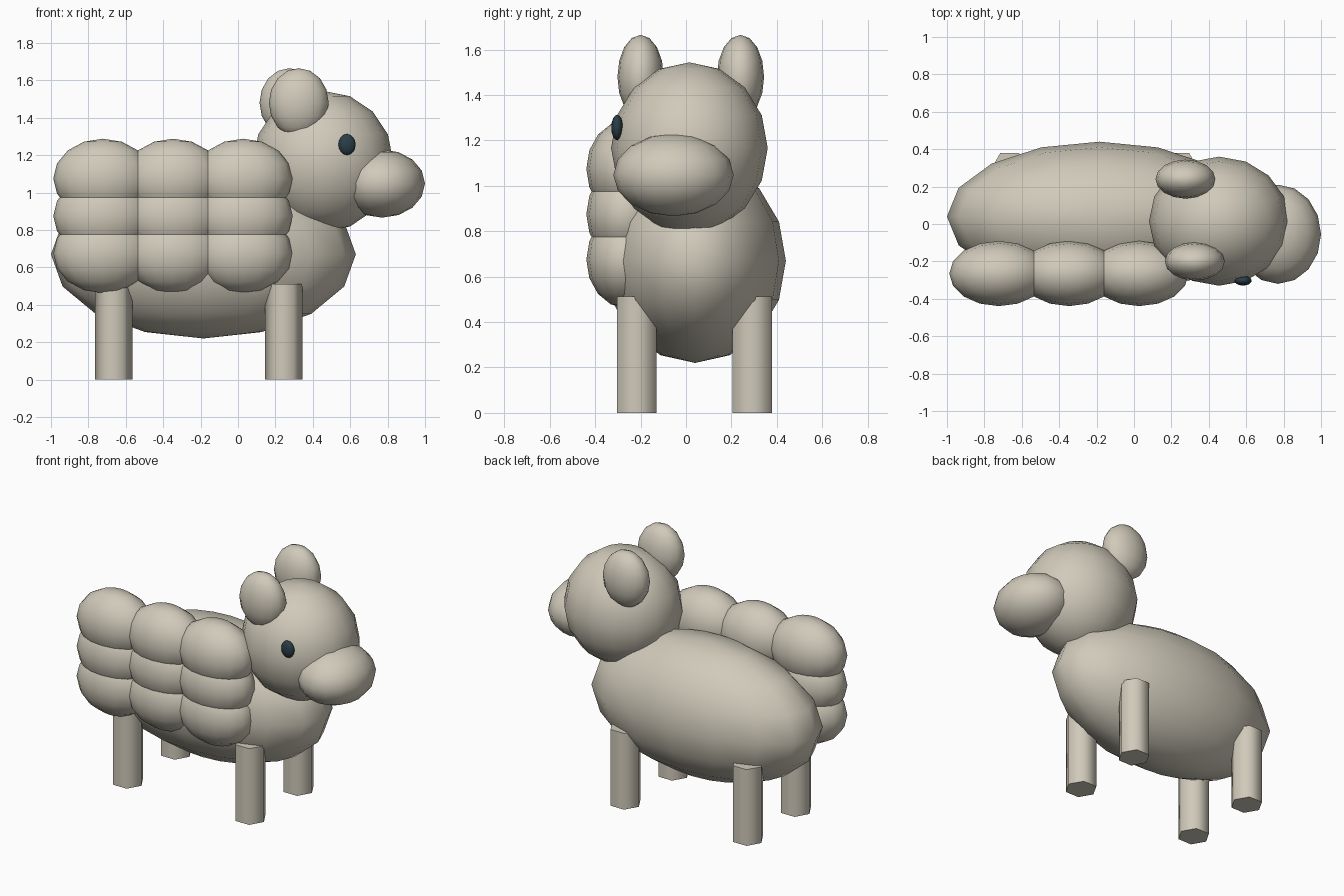
import bpy
import bmesh
import math

if "Cube" in bpy.data.objects:
    bpy.data.objects.remove(bpy.data.objects["Cube"])


def material(name, rgb):
    m = bpy.data.materials.new(name)
    m.diffuse_color = (*rgb, 1.0)
    m.use_nodes = True
    m.node_tree.nodes["Principled BSDF"].inputs["Base Color"].default_value = m.diffuse_color
    return m


WOOL = material("warm beige", (0.63, 0.59, 0.49))
EYE = material("dark teal", (0.022, 0.047, 0.062))


def finish(bm, name, mat, angle):
    bmesh.ops.recalc_face_normals(bm, faces=bm.faces)
    mesh = bpy.data.meshes.new(name)
    bm.to_mesh(mesh)
    bm.free()
    mesh.materials.append(mat)
    ob = bpy.data.objects.new(name, mesh)
    bpy.context.collection.objects.link(ob)
    bpy.ops.object.select_all(action='DESELECT')
    ob.select_set(True)
    bpy.context.view_layer.objects.active = ob
    bpy.ops.object.shade_smooth_by_angle(angle=math.radians(angle))
    return ob


def ball(name, centre, radii, mat=WOOL):
    bm = bmesh.new()
    bmesh.ops.create_uvsphere(bm, u_segments=16, v_segments=8, radius=1.0)
    bmesh.ops.scale(bm, vec=radii, verts=bm.verts)
    bmesh.ops.translate(bm, vec=centre, verts=bm.verts)
    return finish(bm, name, mat, 80)


def leg(name, x, y, radius=0.1, height=0.512):
    # six-sided post with a corner pointing along x
    bm = bmesh.new()
    ring = [bm.verts.new((x + radius * math.cos(i * math.pi / 3),
                          y + radius * math.sin(i * math.pi / 3), 0))
            for i in range(6)]
    base = bm.faces.new(ring)
    top = bmesh.ops.extrude_face_region(bm, geom=[base], use_keep_orig=True)
    verts = [v for v in top["geom"] if isinstance(v, bmesh.types.BMVert)]
    bmesh.ops.translate(bm, vec=(0, 0, height), verts=verts)
    return finish(bm, name, WOOL, 70)


# Body, head and muzzle
ball("body", (-0.185, 0.04, 0.67), (0.815, 0.40, 0.45))
ball("head", (0.455, 0.015, 1.167), (0.375, 0.345, 0.377))
ball("muzzle", (0.77, -0.055, 1.048), (0.23, 0.265, 0.182))

# Ears and the single eye
ball("near_ear", (0.325, -0.20, 1.48), (0.16, 0.102, 0.185))
ball("far_ear", (0.275, 0.24, 1.48), (0.16, 0.104, 0.185))
ball("eye", (0.583, -0.303, 1.257), (0.046, 0.026, 0.056), EYE)

# Wool puffs on one flank, three by three
for row in range(3):
    for col in range(3):
        ball(f"wool_puff_{row}_{col}",
             (-0.7225 + 0.375 * col, -0.265, 0.675 + 0.20 * row),
             (0.265, 0.174, 0.213))

# Legs
for end, x in (("front", 0.245), ("back", -0.665)):
    for side, y in (("near", -0.2175), ("far", 0.2925)):
        leg(f"{end}_{side}_leg", x, y)
